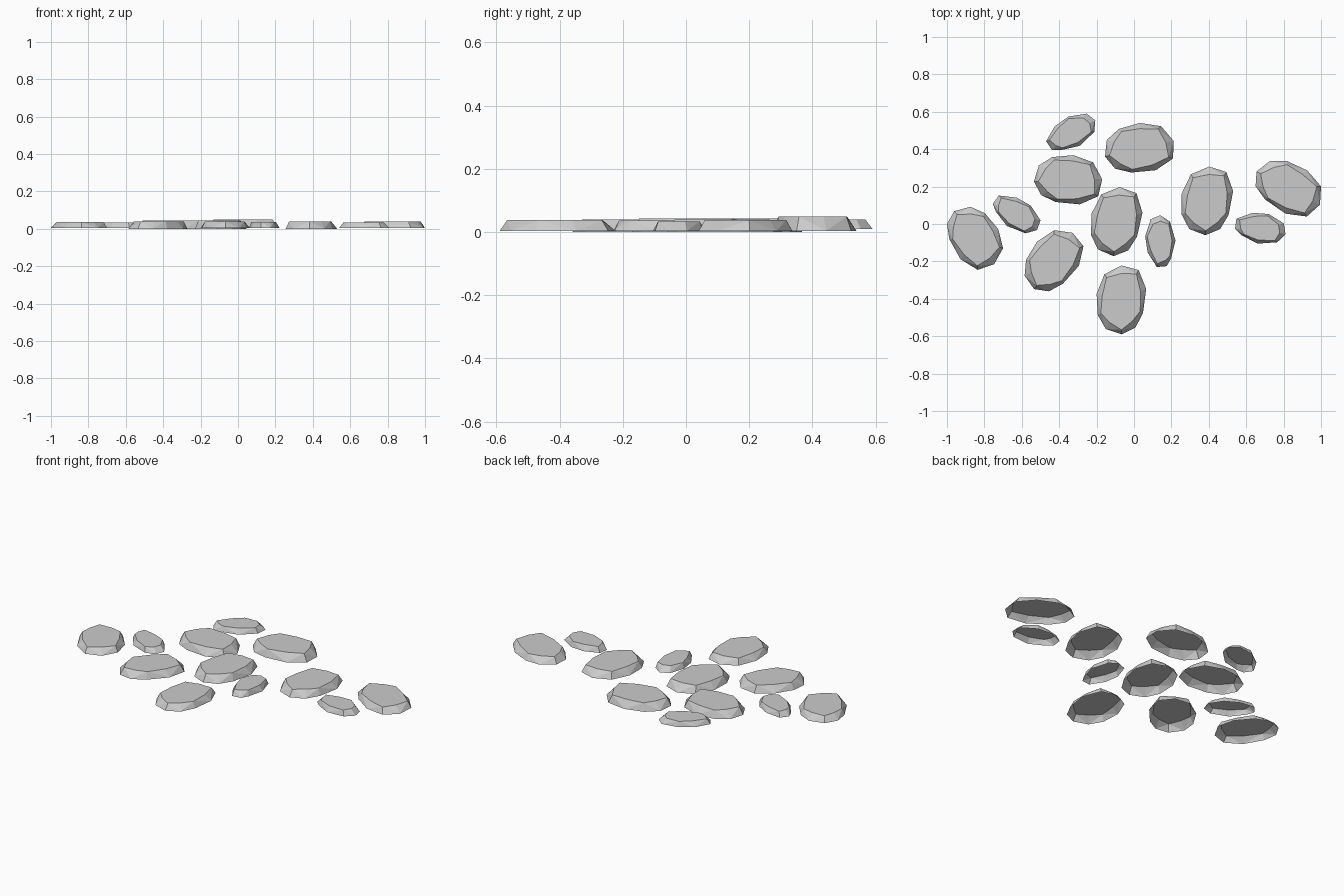
import bpy, bmesh
from math import cos, sin, radians

if "Cube" in bpy.data.objects:
    bpy.data.objects.remove(bpy.data.objects["Cube"])

# stone outlines, long axis along x
LARGE = [(34, 3), (31, -14), (13, -23), (-11, -22), (-26, -16),
         (-34, -3), (-30, 13), (-17, 22), (4, 25), (24, 19)]
SMALL = [(25, -2), (18, -11), (-1, -15), (-18, -9), (-25, -4),
         (-25, 6), (-10, 14), (6, 15), (22, 8)]


def stone(name, outline, x0, x1, y0, y1, angle, base, top):
    # turn the outline, then fit it to its footprint
    c, s = cos(radians(angle)), sin(radians(angle))
    pts = [(u * c - v * s, u * s + v * c) for u, v in outline]
    xs, ys = [p[0] for p in pts], [p[1] for p in pts]
    cx, cy = (x0 + x1) / 2, (y0 + y1) / 2
    mx, my = (max(xs) + min(xs)) / 2, (max(ys) + min(ys)) / 2
    sx, sy = (x1 - x0) / (max(xs) - min(xs)), (y1 - y0) / (max(ys) - min(ys))
    pts = [((x - mx) * sx, (y - my) * sy) for x, y in pts]

    # wide rim on the ground and a worn, chipped flat top
    bm = bmesh.new()
    for i, (x, y) in enumerate(pts):
        k = 0.87 if i % 2 else 0.77
        bm.verts.new((cx + x, cy + y, base))
        bm.verts.new((cx + x * k, cy + y * k, top))
    hull = bmesh.ops.convex_hull(bm, input=bm.verts)
    junk = [v for v in hull["geom_interior"] if isinstance(v, bmesh.types.BMVert)]
    bmesh.ops.delete(bm, geom=junk, context='VERTS')
    bmesh.ops.dissolve_limit(bm, angle_limit=radians(2),
                             verts=bm.verts, edges=bm.edges)
    bmesh.ops.recalc_face_normals(bm, faces=bm.faces)

    # the stones are open shells underneath
    under = [f for f in bm.faces if f.normal.z < -0.9]
    bmesh.ops.delete(bm, geom=under, context='FACES')
    me = bpy.data.meshes.new(name)
    bm.to_mesh(me)
    bm.free()
    bpy.context.collection.objects.link(bpy.data.objects.new(name, me))


# large slabs: footprint x0, x1, y0, y1, angle, base, top
large = [
    (-1.00, -0.70, -0.245, 0.092, -60, 0.004, 0.037),
    (-0.535, -0.17, 0.105, 0.368, -3, 0.0, 0.043),
    (-0.155, 0.212, 0.275, 0.54, 8, 0.004, 0.049),
    (-0.585, -0.27, -0.36, -0.033, 50, 0.0, 0.04),
    (-0.23, 0.045, -0.172, 0.197, 80, 0.0, 0.043),
    (0.255, 0.53, -0.06, 0.307, 82, 0.0, 0.039),
    (-0.20, 0.065, -0.59, -0.222, 85, 0.003, 0.038),
    (0.65, 1.00, 0.04, 0.337, -35, 0.003, 0.038),
]
for i, p in enumerate(large):
    stone(f"large_stone_{i + 1}", LARGE, *p)

# small fillers
small = [
    (-0.755, -0.50, -0.05, 0.152, -35, 0.005, 0.034),
    (-0.47, -0.207, 0.395, 0.59, 33, 0.01, 0.04),
    (0.06, 0.222, -0.23, 0.047, 95, 0.004, 0.036),
    (0.54, 0.81, -0.105, 0.06, -8, 0.003, 0.034),
]
for i, p in enumerate(small):
    stone(f"small_stone_{i + 1}", SMALL, *p)
